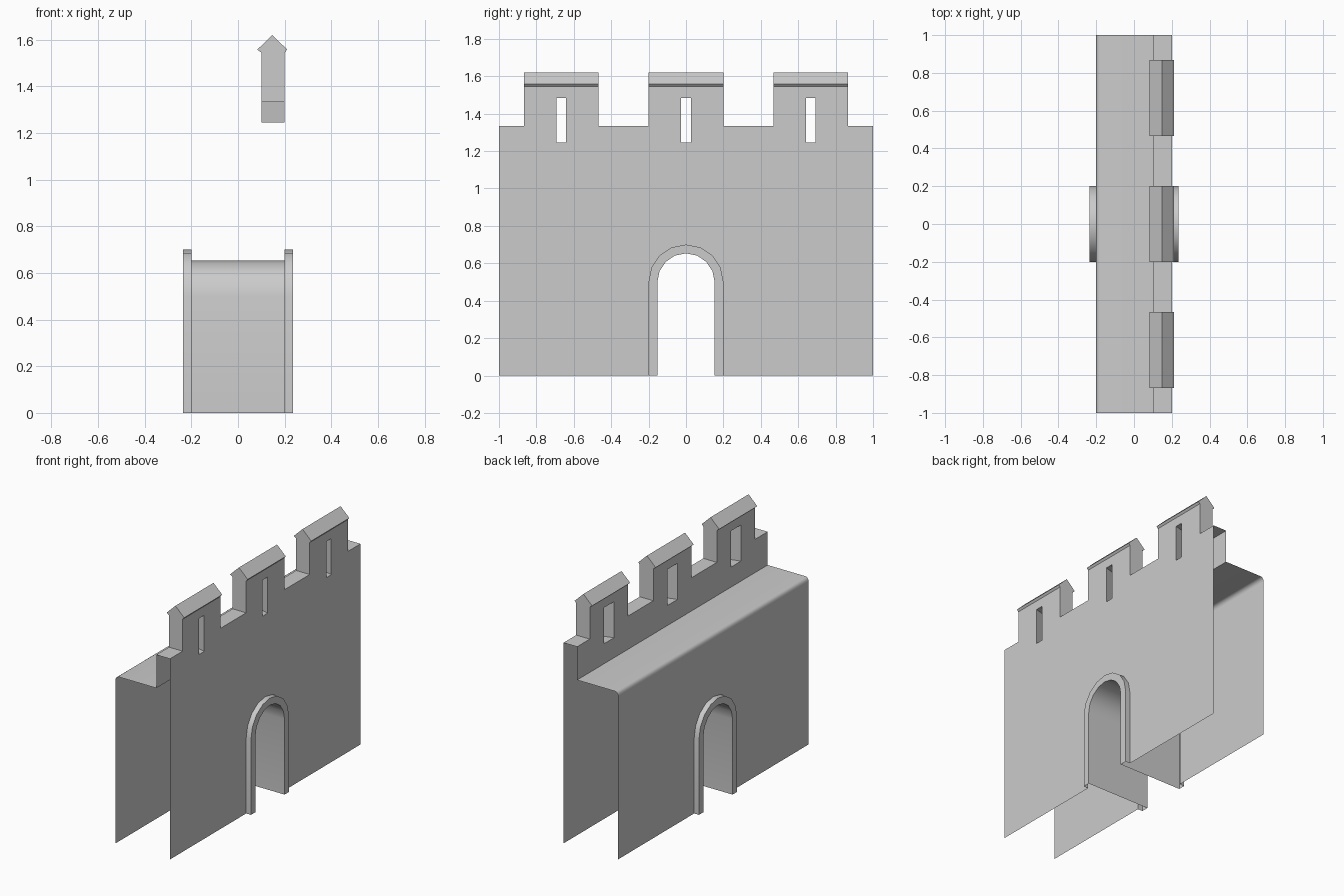
import bpy
from math import sin, cos, pi
from mathutils import Vector
from mathutils.geometry import tessellate_polygon

if "Cube" in bpy.data.objects:
    bpy.data.objects.remove(bpy.data.objects["Cube"])

OUT, INN, BACK, TRIM = 0.2, 0.1, -0.2, 0.235     # x of the wall planes
CREST, EAVE, WALK, BEV = 1.333, 1.545, 1.112, 0.025
CENTRES = (-0.667, 0.0, 0.667)                   # merlon centres in y


def make(name, verts, faces):
    me = bpy.data.meshes.new(name)
    me.from_pydata([tuple(v) for v in verts], [], faces)
    ob = bpy.data.objects.new(name, me)
    bpy.context.collection.objects.link(ob)
    bpy.ops.object.select_all(action='DESELECT')
    ob.select_set(True)
    bpy.context.view_layer.objects.active = ob
    bpy.ops.object.shade_smooth_by_angle(angle=pi / 6)
    return ob


def at_x(pts, x):
    return [(x, y, z) for y, z in pts]


def strip(name, a, b, closed=False, caps=False, keep=lambda p, q: True):
    """Ribbon of quads between two matching 3D polylines."""
    n = len(a)
    faces = []
    for i in range(n if closed else n - 1):
        j = (i + 1) % n
        if keep(a[i], a[j]):
            faces.append((i, j, n + j, n + i))
    if caps:
        faces += [tuple(reversed(range(n))), tuple(range(n, 2 * n))]
    return make(name, a + b, faces)


def panel(name, x, outline, holes, facing):
    """Flat wall in the y-z plane with holes cut out."""
    loops = [[Vector((y, z, 0)) for y, z in lp] for lp in [outline] + holes]
    flat = [v for lp in loops for v in lp]
    faces = []
    for t in tessellate_polygon(loops):
        p, q, r = (flat[i] for i in t)
        area = (q - p).cross(r - p).z
        if abs(area) > 1e-9:
            faces.append(tuple(t) if area * facing > 0 else tuple(reversed(t)))
    return make(name, [(x, v.x, v.y) for v in flat], faces)


def arch(r):
    curve = [(-r * cos(pi * i / 8), 0.5 + r * sin(pi * i / 8)) for i in range(9)]
    return [(-r, 0)] + curve + [(r, 0)]


def slot(c, h):
    return [(c - h, 1.245), (c - h, 1.485), (c + h, 1.485), (c + h, 1.245)]


# Battlement silhouette, left to right
crest = [(-1, CREST)]
for c in CENTRES:
    crest += [(c - .2, CREST), (c - .2, EAVE), (c + .2, EAVE), (c + .2, CREST)]
crest.append((1, CREST))
outer, inner = arch(0.2), arch(0.153)
door = outer[::-1]

# Walls
panel("outer_wall", OUT, [(-1, 0)] + crest + [(1, 0)] + door,
      [slot(c, 0.026) for c in CENTRES], 1)
panel("parapet_inner_wall", INN, [(-1, WALK)] + crest + [(1, WALK)],
      [slot(c, 0.053) for c in CENTRES], -1)
panel("back_wall", BACK, [(-1, 0), (-1, WALK - BEV), (1, WALK - BEV), (1, 0)] + door, [], -1)
strip("battlement_edges", at_x(crest, OUT), at_x(crest, INN),
      keep=lambda p, q: min(p[2], q[2]) < 1.5)

# Walkway with rounded back edge
walk = [(BACK + BEV * (1 - cos(t)), WALK - BEV * (1 - sin(t)))
        for t in (i * pi / 8 for i in range(5))] + [(INN, WALK)]
strip("walkway", [(x, -1, z) for x, z in walk], [(x, 1, z) for x, z in walk])

# Splayed arrow slots and merlon roofs
roof = [(INN, EAVE), (0.083, 1.558), (0.147, 1.62), (0.211, 1.558), (OUT, EAVE)]
for i, c in enumerate(CENTRES):
    strip(f"arrow_slot_{i}", at_x(slot(c, 0.053), INN), at_x(slot(c, 0.026), OUT), closed=True)
    strip(f"merlon_roof_{i}", [(x, c - .2, z) for x, z in roof],
          [(x, c + .2, z) for x, z in roof], caps=True)

# Gate passage and raised arch trims
strip("gate_passage", at_x(inner, -TRIM), at_x(inner, TRIM))
strip("front_trim_face", at_x(inner, TRIM), at_x(outer, TRIM))
strip("back_trim_face", at_x(outer, -TRIM), at_x(inner, -TRIM))
strip("front_trim_edge", at_x(outer, TRIM), at_x(outer, OUT))
strip("back_trim_edge", at_x(outer, BACK), at_x(outer, -TRIM))
